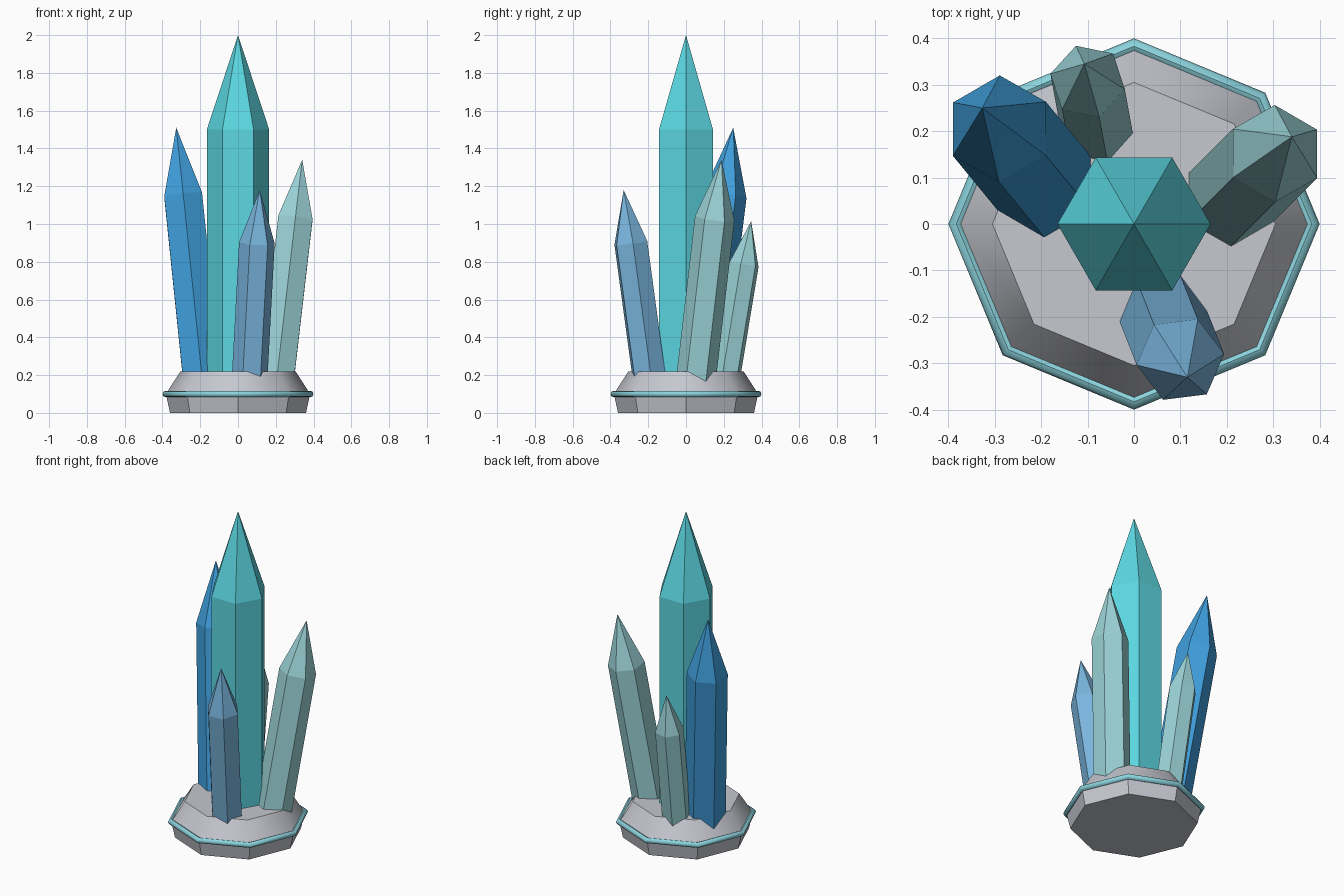
import bpy, bmesh, math
from mathutils import Vector

if "Cube" in bpy.data.objects:
    bpy.data.objects.remove(bpy.data.objects["Cube"])


def material(name, rgb):
    """Flat material from 0-255 display values, stored as linear."""
    lin = [(c / 255 / 12.92) if c / 255 <= 0.04045 else ((c / 255 + 0.055) / 1.055) ** 2.4 for c in rgb]
    m = bpy.data.materials.new(name)
    m.diffuse_color = (*lin, 1)
    m.use_nodes = True
    m.node_tree.nodes["Principled BSDF"].inputs["Base Color"].default_value = m.diffuse_color
    return m


stone = material("grey stone", (198, 200, 208))
trim = material("pale teal trim", (140, 212, 222))
teal = material("bright teal", (92, 216, 226))
blue = material("deep blue", (64, 160, 222))
sky = material("soft blue", (122, 182, 222))
pale = material("pale aqua", (156, 212, 216))


def new_object(name, bm, mat):
    bmesh.ops.recalc_face_normals(bm, faces=bm.faces)
    mesh = bpy.data.meshes.new(name)
    bm.to_mesh(mesh)
    bm.free()
    mesh.materials.append(mat)
    ob = bpy.data.objects.new(name, mesh)
    bpy.context.collection.objects.link(ob)
    return ob


def lathe(name, profile, sides, mat):
    """Closed solid of stacked polygon rings given as (radius, z)."""
    bm = bmesh.new()
    rings = [[bm.verts.new((r * math.cos(math.tau * i / sides), r * math.sin(math.tau * i / sides), z))
              for i in range(sides)] for r, z in profile]
    for a, b in zip(rings, rings[1:]):
        for i in range(sides):
            j = (i + 1) % sides
            bm.faces.new((a[i], a[j], b[j], b[i]))
    bm.faces.new(rings[0][::-1])
    bm.faces.new(rings[-1])
    return new_object(name, bm, mat)


def crystal(name, shoulder, tip, radius, turn, mat, root_z=0.12):
    """Hexagonal prism with a pointed end, leaning along shoulder -> tip."""
    shoulder, tip = Vector(shoulder), Vector(tip)
    axis = tip - shoulder
    root = shoulder + axis * ((root_z - shoulder.z) / axis.z)
    lean = Vector((0, 0, 1)).rotation_difference(axis)
    spokes = [lean @ Vector((radius * math.cos(a), radius * math.sin(a), 0))
              for a in (math.radians(turn + 60 * i) for i in range(6))]
    bm = bmesh.new()
    low = [bm.verts.new(root + s) for s in spokes]
    high = [bm.verts.new(shoulder + s) for s in spokes]
    top = bm.verts.new(tip)
    for i in range(6):
        j = (i + 1) % 6
        bm.faces.new((low[i], low[j], high[j], high[i]))
        bm.faces.new((high[i], high[j], top))
    bm.faces.new(low[::-1])
    return new_object(name, bm, mat)


def smooth(ob, degrees):
    bpy.ops.object.select_all(action='DESELECT')
    bpy.context.view_layer.objects.active = ob
    ob.select_set(True)
    bpy.ops.object.shade_smooth_by_angle(angle=math.radians(degrees))


# Octagonal stone base: flared plinth below, sloping collar above
base = lathe("stone_base", [(0.36, 0), (0.382, 0.1), (0.305, 0.22)], 8, stone)
smooth(base, 40)

# Trim ring around the widest part of the base
bpy.ops.mesh.primitive_torus_add(major_segments=8, minor_segments=8, major_radius=0.383,
                                 minor_radius=0.017, location=(0, 0, 0.1))
ring = bpy.context.object
ring.name = "trim_ring"
ring.data.materials.append(trim)
smooth(ring, 46)

# Crystals: one upright in the centre, four leaning outwards
crystal("centre_crystal", (0, 0, 1.5), (0, 0, 2), 0.165, 0, teal)
crystal("back_left_crystal", (-0.29, 0.205, 1.15), (-0.327, 0.25, 1.51), 0.116, 30, blue)
crystal("right_crystal", (0.304, 0.152, 1.03), (0.34, 0.188, 1.34), 0.105, 30, pale)
crystal("front_crystal", (0.1, -0.292, 0.9), (0.115, -0.33, 1.18), 0.095, 7, sky)
crystal("back_crystal", (-0.1, 0.307, 0.785), (-0.107, 0.345, 1.015), 0.082, 48, pale)
